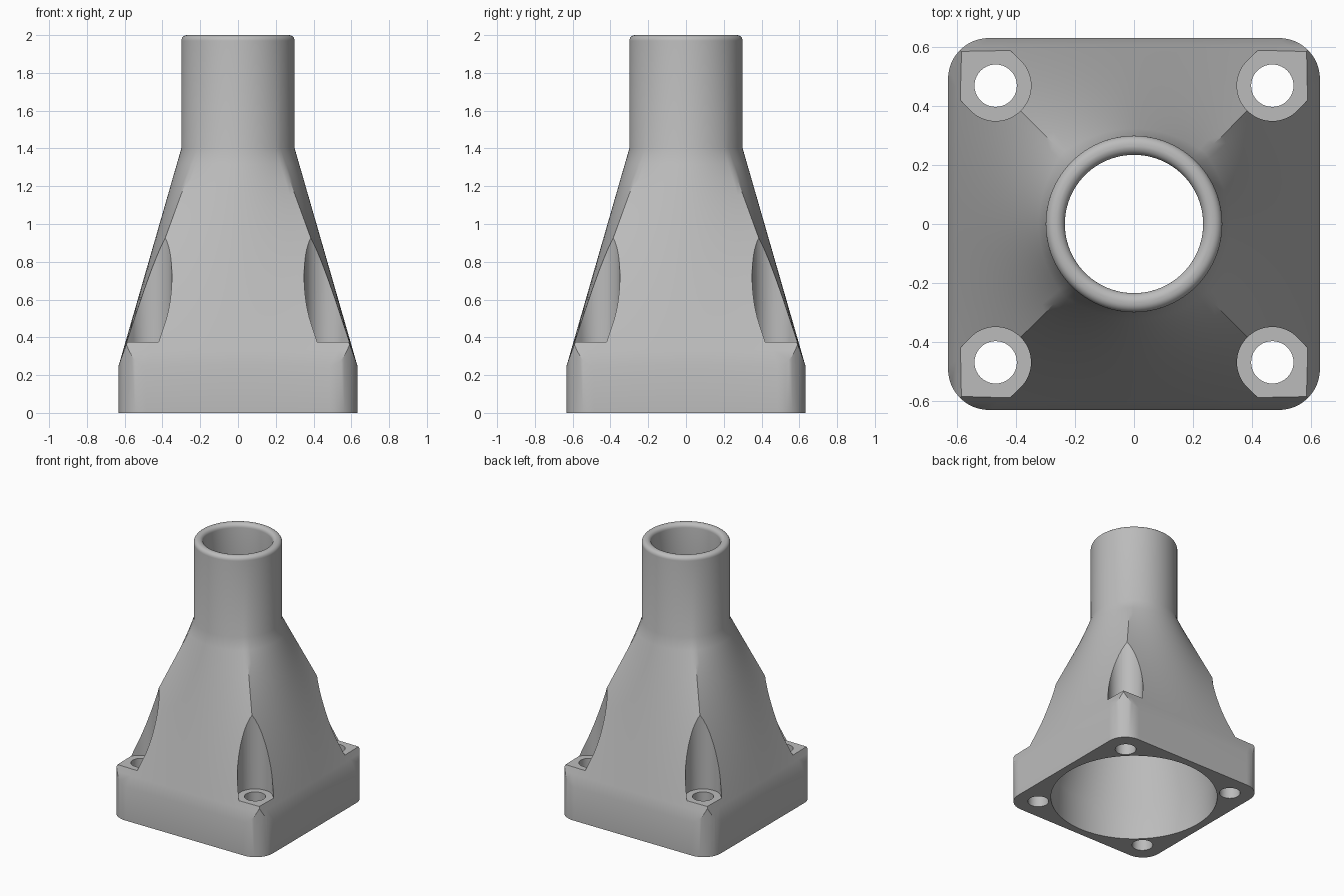
import bpy, bmesh, math

if "Cube" in bpy.data.objects:
    bpy.data.objects.remove(bpy.data.objects["Cube"])

SEG = 96
HALF, TUBE, BORE, MOUTH = 0.632, 0.30, 0.235, 0.575
SHOULDER, NECK, TOP = 0.25, 1.40, 2.0
BOLT, POCKET, HOLE, FLOOR = 0.47, 0.12, 0.072, 0.375

grey = bpy.data.materials.new("plain grey")
grey.diffuse_color = (0.5, 0.5, 0.5, 1)
grey.use_nodes = True
grey.node_tree.nodes["Principled BSDF"].inputs["Base Color"].default_value = grey.diffuse_color


def loft(name, rings):
    """Closed solid skinned through rings of equal point count."""
    bm = bmesh.new()
    loops = [[bm.verts.new(p) for p in ring] for ring in rings]
    n = len(loops[0])
    for a, b in zip(loops, loops[1:]):
        for i in range(n):
            j = (i + 1) % n
            bm.faces.new((a[i], a[j], b[j], b[i]))
    bm.faces.new(loops[0][::-1])
    bm.faces.new(loops[-1])
    bmesh.ops.recalc_face_normals(bm, faces=bm.faces)
    me = bpy.data.meshes.new(name)
    bm.to_mesh(me)
    bm.free()
    me.materials.append(grey)
    ob = bpy.data.objects.new(name, me)
    bpy.context.collection.objects.link(ob)
    return ob


def ring(r, z, square=0.0):
    """Ring blended between a circle (0) and the sharp base square (1)."""
    pts = []
    for i in range(SEG):
        a = 2 * math.pi * i / SEG
        c, s = math.cos(a), math.sin(a)
        d = r * (1 - square) + square * HALF / max(abs(c), abs(s))
        pts.append((d * c, d * s, z))
    return pts


def prism(name, outline, z0, z1):
    return loft(name, [[(x, y, z) for x, y in outline] for z in (z0, z1)])


def arc(cx, cy, r, start, end, n):
    return [(cx + r * math.cos(math.radians(start + (end - start) * i / n)),
             cy + r * math.sin(math.radians(start + (end - start) * i / n)))
            for i in range(n + 1)]


def cut(body, cutter):
    mod = body.modifiers.new("cut", 'BOOLEAN')
    mod.operation, mod.solver, mod.object = 'DIFFERENCE', 'EXACT', cutter
    bpy.context.view_layer.objects.active = body
    bpy.ops.object.modifier_apply(modifier=mod.name)
    bpy.data.objects.remove(cutter)


# Body: square base, square-to-round transition, round neck with rolled rim
STEPS, LIP = 14, 0.03
rings = [ring(TUBE, 0, 1)]
for i in range(STEPS + 1):
    t = i / STEPS
    rings.append(ring(TUBE, SHOULDER + (NECK - SHOULDER) * t, 1 - t))
for r, z in arc(TUBE - LIP, TOP - LIP, LIP, 0, 90, 6):
    rings.append(ring(r, z))
body = loft("adapter_body", rings)

# Hollow: straight mouth, cone, straight bore, rounded inner lip
profile = [(MOUTH, -0.1), (MOUTH, SHOULDER), (BORE, NECK)]
profile += arc(BORE + LIP, TOP - LIP, LIP, 180, 90, 6)[:-1]
profile += [(BORE + LIP, TOP + 0.0005), (BORE + LIP, TOP + 0.1)]
cut(body, loft("bore_cutter", [ring(r, z) for r, z in profile]))

# Four corners: rounded edge, bolt pocket open to the outside, bolt hole
ROUND = 0.14
k = HALF - ROUND
corner = arc(k, k, ROUND, 0, 90, 12) + [(k, 0.9), (0.9, 0.9), (0.9, k)]
slot = arc(BOLT, BOLT, POCKET, 135, 315, 32)
slot += [(x + 0.4, y + 0.4) for x, y in (slot[-1], slot[0])]
hole = arc(BOLT, BOLT, HOLE, 0, 360, 40)[:-1]
for q in range(4):
    c, s = round(math.cos(q * math.pi / 2)), round(math.sin(q * math.pi / 2))
    for name, shape, z0, z1 in (("edge_cutter", corner, -0.1, 1.0),
                                ("pocket_cutter", slot, FLOOR, 1.6),
                                ("hole_cutter", hole, -0.1, 0.6)):
        cut(body, prism(name, [(c * x - s * y, s * x + c * y) for x, y in shape], z0, z1))

bpy.ops.object.select_all(action='DESELECT')
body.select_set(True)
bpy.context.view_layer.objects.active = body
bpy.ops.object.shade_smooth_by_angle(angle=math.radians(30))
